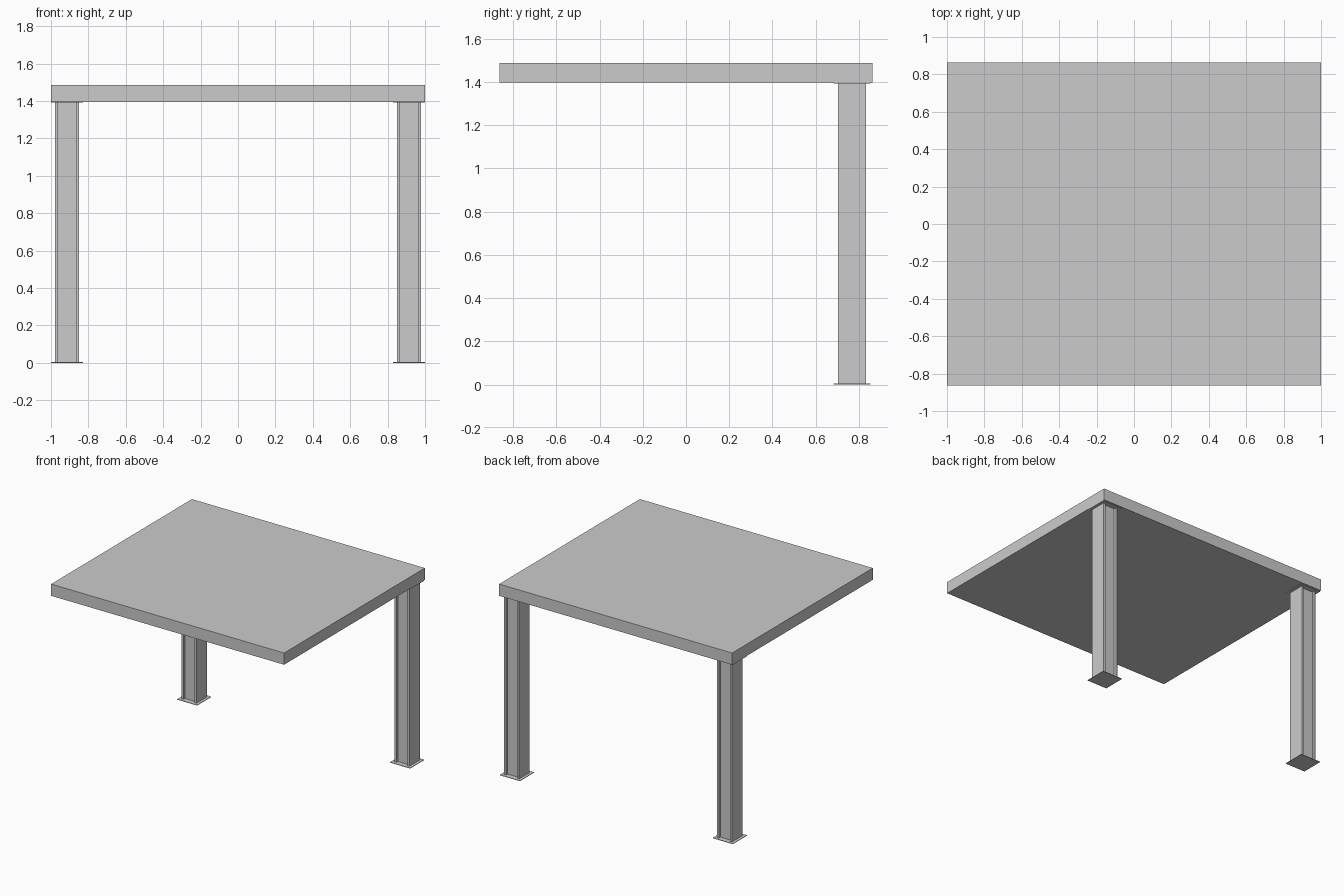
import bpy

if "Cube" in bpy.data.objects:
    bpy.data.objects.remove(bpy.data.objects["Cube"])


def box(name, x, y, z):
    """Box from (min, max) ranges on each axis."""
    lo, hi = zip(x, y, z)
    verts = [(a, b, c) for c in z for a, b in
             ((lo[0], lo[1]), (hi[0], lo[1]), (hi[0], hi[1]), (lo[0], hi[1]))]
    faces = [(3, 2, 1, 0), (4, 5, 6, 7)]
    faces += [(i, (i + 1) % 4, (i + 1) % 4 + 4, i + 4) for i in range(4)]
    return make(name, verts, faces)


def make(name, verts, faces):
    mesh = bpy.data.meshes.new(name)
    mesh.from_pydata(verts, [], faces)
    obj = bpy.data.objects.new(name, mesh)
    bpy.context.collection.objects.link(obj)
    return obj


def prism(name, outline, cx, cy, z0, z1):
    """Vertical extrusion of a counter-clockwise outline."""
    n = len(outline)
    verts = [(cx + x, cy + y, z) for z in (z0, z1) for x, y in outline]
    faces = [tuple(reversed(range(n))), tuple(range(n, 2 * n))]
    faces += [(i, (i + 1) % n, (i + 1) % n + n, i + n) for i in range(n)]
    return make(name, verts, faces)


SLAB_Z0, SLAB_Z1 = 1.396, 1.487
POST_X, POST_Y = 0.914, 0.768
H = 0.064        # post half width
PLATE = 0.086    # plate half width
PLATE_T = 0.004
IN, REC = 0.048, 0.046  # inside of side flanges, recessed front and back face

# Roof slab
box("roof_slab", (-1, 1), (-0.863, 0.863), (SLAB_Z0, SLAB_Z1))

# Post section: full-depth side flanges, recessed front and back
section = [(-H, -H), (-IN, -H), (-IN, -REC), (IN, -REC), (IN, -H), (H, -H),
           (H, H), (IN, H), (IN, REC), (-IN, REC), (-IN, H), (-H, H)]

# Two rear posts, each with a foot plate and a head plate
for side, s in (("left", -1), ("right", 1)):
    cx = s * POST_X
    prism(f"{side}_post", section, cx, POST_Y, PLATE_T, SLAB_Z0 - PLATE_T)
    for part, z in (("foot_plate", 0), ("head_plate", SLAB_Z0 - PLATE_T)):
        box(f"{side}_{part}", (cx - PLATE, cx + PLATE),
            (POST_Y - PLATE, POST_Y + PLATE), (z, z + PLATE_T))
